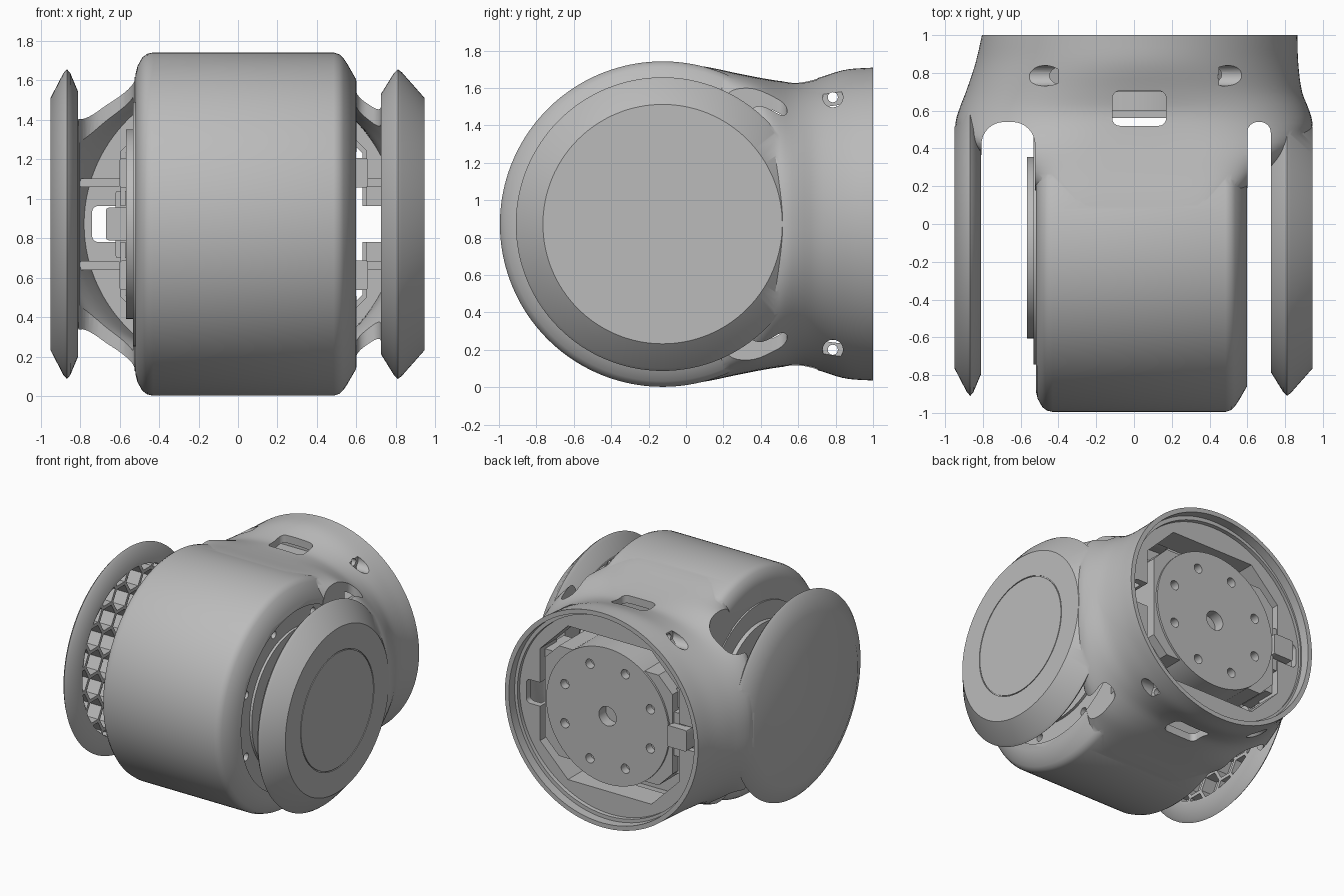
import bpy, bmesh
from math import sin, cos, pi, copysign, sqrt

if "Cube" in bpy.data.objects:
    bpy.data.objects.remove(bpy.data.objects["Cube"])

grey = bpy.data.materials.new("plain grey")
grey.use_nodes = True
grey.diffuse_color = (0.5, 0.5, 0.5, 1)
grey.node_tree.nodes["Principled BSDF"].inputs["Base Color"].default_value = (0.5, 0.5, 0.5, 1)

CY, CZ = -0.125, 0.872      # drum axis
NX = 0.03                   # neck axis


def solid(name, ring_sets):
    """Skin each list of rings, cap the ends, and return one object."""
    bm = bmesh.new()
    for rings in ring_sets:
        rows = [[bm.verts.new(p) for p in ring] for ring in rings]
        n = len(rows[0])
        for a, b in zip(rows, rows[1:]):
            for i in range(n):
                bm.faces.new((a[i], a[(i + 1) % n], b[(i + 1) % n], b[i]))
        bm.faces.new(rows[0])
        bm.faces.new(rows[-1])
    bmesh.ops.recalc_face_normals(bm, faces=bm.faces)
    mesh = bpy.data.meshes.new(name)
    bm.to_mesh(mesh)
    bm.free()
    mesh.materials.append(grey)
    ob = bpy.data.objects.new(name, mesh)
    bpy.context.collection.objects.link(ob)
    return ob


def boolean(ob, other, op="DIFFERENCE"):
    """Apply a boolean and drop the helper."""
    mod = ob.modifiers.new("cut", "BOOLEAN")
    mod.operation, mod.object, mod.solver = op, other, "EXACT"
    bpy.context.view_layer.update()
    done = bpy.data.meshes.new_from_object(ob.evaluated_get(bpy.context.evaluated_depsgraph_get()))
    ob.modifiers.clear()
    ob.data = done
    bpy.data.objects.remove(other)


def circle_x(x, r, y=CY, z=CZ, n=128, turn=0):
    return [(x, y + r * cos(2 * pi * i / n + turn), z + r * sin(2 * pi * i / n + turn)) for i in range(n)]


def turned(name, profile, n=128):
    """Profile of (x, radius) turned about the drum axis."""
    return solid(name, [[circle_x(x, r, n=n) for x, r in profile]])


def rounded(u0, u1, v0, v1, r, steps=8):
    """Rounded rectangle; one step gives chamfered corners."""
    pts = []
    for k, (u, v) in enumerate(((u1 - r, v1 - r), (u0 + r, v1 - r), (u0 + r, v0 + r), (u1 - r, v0 + r))):
        for i in range(steps + 1):
            a = (k + i / steps) * pi / 2
            pts.append((u + r * cos(a), v + r * sin(a)))
    return pts


def prism_z(outline, z0, z1):
    return [[(u, v, z) for u, v in outline] for z in (z0, z1)]


def prism_y(outline, y0, y1):
    return [[(u, y, v) for u, v in outline] for y in (y0, y1)]


def disc_y(x, z, r, y0, y1, n=24):
    return prism_y([(x + r * cos(2 * pi * i / n), z + r * sin(2 * pi * i / n)) for i in range(n)], y0, y1)


# Neck sections: y, centre x, half width, half height, squareness
SECTIONS = [(-.1, .04, .48, .865, 8), (.1, .04, .5, .842, 8), (.28, .03, .68, .805, 5),
            (.42, 0, .9, .778, 3.2), (.52, 0, .945, .763, 2.5), (.6, 0, .928, .758, 2.3),
            (.7, 0, .89, .78, 2.15), (.85, .015, .855, .825, 2), (1, .03, .835, .837, 2)]


def neck_section(y, inset=0, n=128):
    k = max(i for i in range(len(SECTIONS) - 1) if SECTIONS[i][0] <= y or i == 0)
    a, b, c, d = (SECTIONS[min(max(k + j, 0), len(SECTIONS) - 1)] for j in (-1, 0, 1, 2))
    t = (y - b[0]) / (c[0] - b[0])
    vals = []
    for i in range(1, 5):           # smooth interpolation with uneven spacing
        m0 = (c[i] - a[i]) / (c[0] - a[0]) * (c[0] - b[0])
        m1 = (d[i] - b[i]) / (d[0] - b[0]) * (c[0] - b[0])
        vals.append((2 * t**3 - 3 * t**2 + 1) * b[i] + (t**3 - 2 * t**2 + t) * m0
                    + (3 * t**2 - 2 * t**3) * c[i] + (t**3 - t**2) * m1)
    cx, hx, hz, e = vals
    ring = []
    for i in range(n):
        s, w = sin(2 * pi * (i + .5) / n), cos(2 * pi * (i + .5) / n)
        ring.append((cx + copysign(abs(w) ** (2 / e), w) * (hx - inset), y,
                     CZ + copysign(abs(s) ** (2 / e), s) * (hz - inset)))
    return ring


def span(y0, y1, n, inset=0):
    return [neck_section(y0 + (y1 - y0) * i / n, inset) for i in range(n + 1)]


# Main shell: drum joined to the neck, then fork slots
shell = solid("shell", [span(-.1, 1, 33)])
drum = turned("drum", [(-.52, .76), (-.51, .8), (-.485, .845), (-.46, .863), (-.43, .87), (.485, .87),
                       (.515, .86), (.535, .84), (.555, .81), (.598, .735)], 160)
boolean(shell, drum, "UNION")
for x0, x1, r in ((-.808, -.524, .12), (.6, .724, .055)):
    boolean(shell, solid("slot", [prism_z(rounded(x0, x1, -1.3, .54, r), -.2, 2)]))


# Side discs with honeycomb inner faces
def side_disc(name, profile, x0, x1):
    disc = turned(name, profile)
    pitch, cells = .19, []
    for row in range(-5, 6):
        for col in range(-5, 6):
            y, z = row * pitch * sqrt(3) / 2, (col + .5 * (row % 2)) * pitch
            if y * y + z * z < .72 ** 2:
                cells.append([circle_x(x, pitch * .5, CY + y, CZ + z, 6) for x in (x0, x1)])
    comb = solid("comb", cells)
    boolean(comb, turned("comb_limit", [(x0 - .1, .64), (x1 + .1, .64)]), "INTERSECT")
    boolean(disc, comb)
    return disc


right = side_disc("right_disc", [(-.95, .64), (-.885, .765), (-.867, .785), (-.85, .765), (-.81, .67)], -.91, -.7)
left = side_disc("left_disc", [(.725, .66), (.79, .765), (.81, .785), (.83, .77), (.945, .64), (.945, .453),
                               (.938, .453), (.938, .446), (.945, .446)], .6, .82)
for disc in (right, left):
    boolean(shell, disc, "UNION")

# Neck cavity, windows and side screw holes
boolean(shell, solid("cavity", [span(.46, .94, 16, .06)]))
boolean(shell, solid("collar_bore", [[[(x, y, z) for x, _, z in neck_section(1, .035)] for y in (.93, 1.1)]]))
boolean(shell, solid("window", [prism_z(rounded(-.115, .17, .52, .705, .04), -.2, 2)]))
for z in (.2, 1.55):
    boolean(shell, solid("screw_hole", [[circle_x(x, .027, .785, z, 24) for x in (-1.2, 1.2)]]))
    for a, b in ((-1.2, -.4), (.45, 1.2)):
        boolean(shell, solid("counterbore", [[circle_x(x, .054, .785, z, 32) for x in (a, b)]]))

# Recessed left drum face with screw holes
boolean(shell, turned("face_recess", [(.565, .69), (.66, .69)]))
holes = []
for i in range(8):
    a = (i + .5) * pi / 4
    holes.append([circle_x(x, .03, CY + .63 * cos(a), CZ + .63 * sin(a), 20) for x in (.52, .62)])
boolean(shell, solid("face_holes", holes))
hub = turned("drum_hub", [(.55, .54), (.585, .54), (.585, .4), (.595, .39)])
cap = turned("drum_cap", [(-.5, .62), (-.533, .62), (-.533, .48), (-.567, .48), (-.567, .3), (-.555, .29)])

# Floor plate inside the collar, with motor pocket and side windows
floor = solid("floor_plate", [span(.85, .9, 2, .045)])
boolean(floor, solid("pocket", [prism_y(rounded(NX - .6, NX + .6, CZ - .6, CZ + .6, .24, 1), .8, 1)]))
for x0, x1 in ((-.74, -.5), (.5, .75)):
    boolean(floor, solid("side_window", [prism_y(rounded(x0, x1, .78, .965, .035), .8, 1)]))

# Pocket wall and ribs
wall = solid("pocket_wall", [prism_y(rounded(NX - .625, NX + .625, CZ - .62, CZ + .62, .25, 1), .7, .88)])
boolean(wall, solid("wall_core", [prism_y(rounded(NX - .6, NX + .6, CZ - .6, CZ + .6, .24, 1), .6, 1)]))
boolean(wall, solid("wall_gap", [prism_y(rounded(-.9, .9, .78, .965, .03), .6, 1)]))
ribs = solid("floor_ribs", [prism_y(rounded(x0, x1, CZ + s * .21 - .022, CZ + s * .21 + .022, .004, 1), .7, .87)
                            for s in (-1, 1) for x0, x1 in ((-.8, -.6), (.64, .8))])
ears = solid("motor_ears", [prism_y(rounded(x0, x1, CZ + s * .26 - .075, CZ + s * .26 + .075, .01, 1), .58, .84)
                            for s in (-1, 1) for x0, x1 in ((-.6, -.5), (.55, .66))])

# Motor with bolt circle and connector
motor = solid("motor", [prism_y(rounded(NX - .55, NX + .55, CZ - .43, CZ + .43, .12, 1), .56, .91)])
boolean(motor, solid("motor_round", [disc_y(NX, CZ, .53, .6, .925, 96)]), "UNION")
bolts = [disc_y(NX + .4 * cos((i + .5) * pi / 4), CZ + .4 * sin((i + .5) * pi / 4), .036, .86, 1) for i in range(8)]
boolean(motor, solid("bolt_holes", bolts + [disc_y(NX, CZ, .075, .84, 1, 40)]))
connector = solid("connector", [prism_y(rounded(-.67, -.5, .79, .955, .015, 2), .68, .95),
                                prism_y(rounded(-.62, -.5, .7, 1.04, .01, 2), .8, .89)])

# Smooth shading with sharp edges kept
for ob in (shell, hub, cap, floor, wall, ribs, ears, motor, connector):
    bpy.ops.object.select_all(action="DESELECT")
    ob.select_set(True)
    bpy.context.view_layer.objects.active = ob
    bpy.ops.object.shade_smooth_by_angle(angle=pi / 6)
